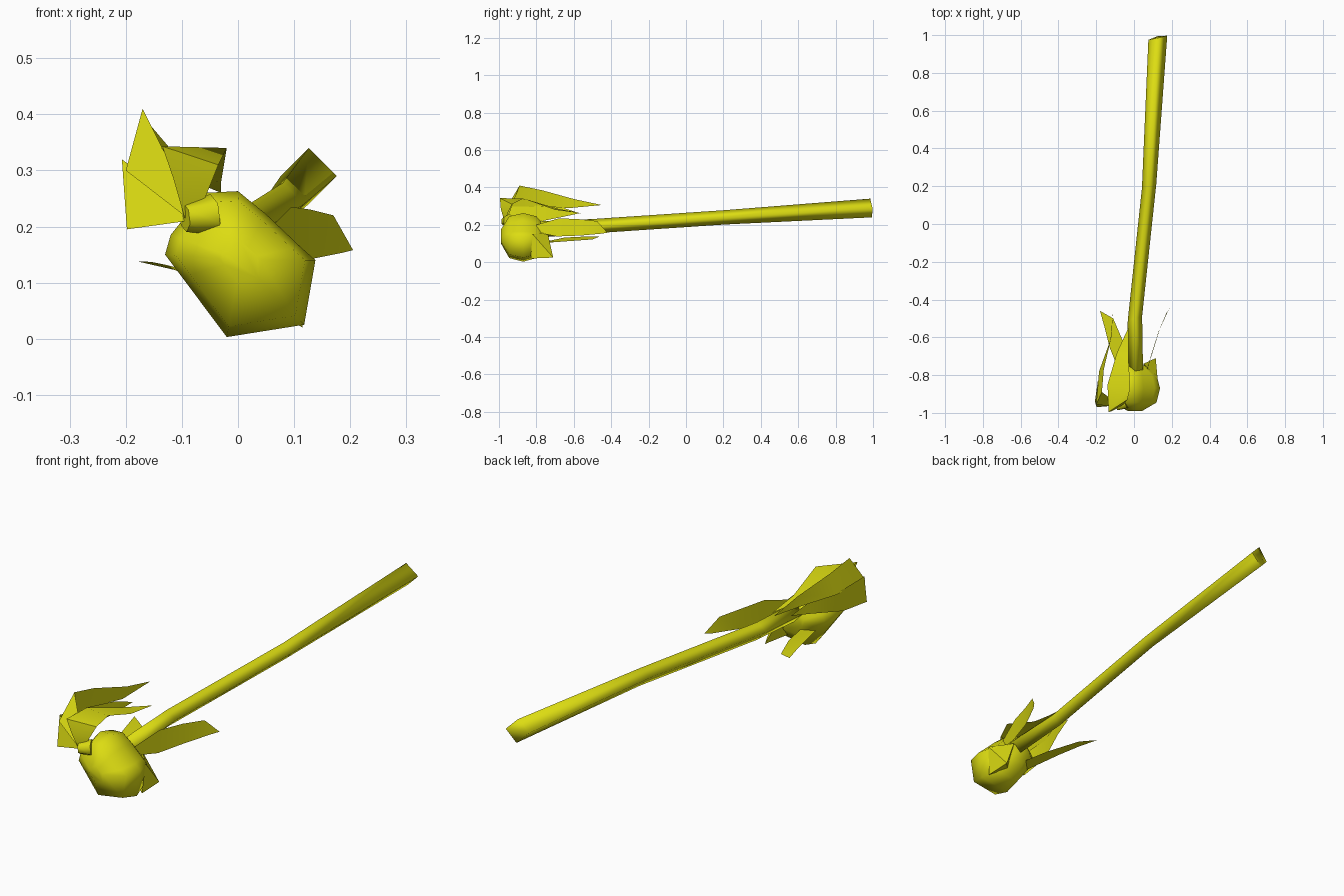
import bpy, bmesh, math
from mathutils import Vector

green = bpy.data.materials.new("yellow_green")
green.diffuse_color = (0.72, 0.72, 0.006, 1)


def make(name, verts, faces, angle=50, solid=True):
    mesh = bpy.data.meshes.new(name)
    mesh.from_pydata(verts, [], faces)
    bm = bmesh.new()
    bm.from_mesh(mesh)
    if solid:
        bmesh.ops.recalc_face_normals(bm, faces=bm.faces)
    bm.to_mesh(mesh)
    bm.free()
    mesh.materials.append(green)
    obj = bpy.data.objects.new(name, mesh)
    bpy.context.collection.objects.link(obj)
    bpy.ops.object.select_all(action='DESELECT')
    obj.select_set(True)
    bpy.context.view_layer.objects.active = obj
    bpy.ops.object.shade_smooth_by_angle(angle=math.radians(angle))
    return obj


def loft(name, rings, angle=50):
    """Closed skin over rings with equal point counts."""
    n = len(rings[0])
    verts = [p for r in rings for p in r]
    faces = [(i * n + j, i * n + (j + 1) % n, (i + 1) * n + (j + 1) % n, (i + 1) * n + j)
             for i in range(len(rings) - 1) for j in range(n)]
    faces += [tuple(range(n)), tuple(range(len(verts) - n, len(verts)))]
    return make(name, verts, faces, angle)


def leaf(name, pairs, tip):
    """Thin blade: pairs of edge points from base on, closed by a tip."""
    verts = [p for pair in pairs for p in pair] + [tip]
    n = len(pairs)
    faces = [(2 * i, 2 * i + 1, 2 * i + 3, 2 * i + 2) for i in range(n - 1)]
    faces.append((2 * n - 2, 2 * n - 1, 2 * n))
    return make(name, verts, faces, 40, solid=False)


# Bulb: one lopsided outline scaled along the depth
outline = [(-0.13, 0.15), (-0.12, 0.185), (-0.06, 0.26), (0.0, 0.263), (0.05, 0.222),
           (0.11, 0.165), (0.138, 0.14), (0.118, 0.025), (-0.02, 0.003), (-0.1, 0.11)]
rings = []
for y, s in [(-0.99, 0.28), (-0.945, 0.86), (-0.87, 1.0), (-0.80, 0.86), (-0.75, 0.4)]:
    rings.append([(0.005 + (x - 0.005) * s, y, 0.14 + (z - 0.14) * s) for x, z in outline])
loft("bulb", rings, 70)

# Stem: four-sided, slightly thinner in the middle
stem = []
for x, y, z, r in [(0.005, -0.80, 0.175, 0.043), (0.005, -0.5, 0.193, 0.038),
                   (0.08, 0.2, 0.24, 0.038), (0.126, 0.985, 0.29, 0.05)]:
    stem.append([(x + r, y + 0.012, z), (x, y, z + r), (x - r, y - 0.01, z), (x, y + 0.01, z - r)])
loft("stem", stem, 100)

# Short side stalk joining the bulb to the blossom
a, b = Vector((-0.045, -0.945, 0.222)), Vector((-0.095, -0.965, 0.216))
axis = (b - a).normalized()
u = axis.cross(Vector((0, 1, 0))).normalized()
v = axis.cross(u)
loft("blossom_stalk", [[c + r * (math.cos(t * math.pi / 3) * u + math.sin(t * math.pi / 3) * v)
                        for t in range(6)] for c, r in ((a, 0.036), (b, 0.026))], 70)

# Blossom petals
leaf("top_petal", [((-0.095, -0.97, 0.215), (-0.07, -0.95, 0.22)),
                   ((-0.115, -0.99, 0.285), (-0.055, -0.955, 0.26)),
                   ((-0.135, -0.995, 0.343), (-0.035, -0.93, 0.31)),
                   ((-0.14, -0.85, 0.335), (-0.02, -0.87, 0.34)),
                   ((-0.09, -0.68, 0.285), (-0.03, -0.70, 0.28))], (-0.03, -0.55, 0.26))
leaf("tall_petal", [((-0.09, -0.97, 0.215), (-0.075, -0.96, 0.22)),
                    ((-0.2, -0.955, 0.30), (-0.17, -0.89, 0.41)),
                    ((-0.185, -0.78, 0.295), (-0.16, -0.77, 0.385)),
                    ((-0.125, -0.62, 0.29), (-0.12, -0.6, 0.338))], (-0.11, -0.45, 0.306))
leaf("outer_petal", [((-0.09, -0.96, 0.21), (-0.08, -0.965, 0.222)),
                     ((-0.198, -0.97, 0.195), (-0.207, -0.94, 0.32)),
                     ((-0.19, -0.82, 0.21), (-0.19, -0.82, 0.305)),
                     ((-0.135, -0.67, 0.24), (-0.135, -0.67, 0.295))], (-0.11, -0.57, 0.262))

# Leaves around the stem base
leaf("right_leaf", [((0.06, -0.80, 0.16), (0.06, -0.80, 0.20)),
                    ((0.095, -0.69, 0.138), (0.095, -0.68, 0.235)),
                    ((0.135, -0.56, 0.143), (0.13, -0.57, 0.23)),
                    ((0.185, -0.45, 0.153), (0.17, -0.475, 0.22))], (0.205, -0.42, 0.158))
leaf("left_leaf", [((-0.07, -0.80, 0.10), (-0.02, -0.79, 0.11)),
                   ((-0.13, -0.65, 0.132), (-0.05, -0.64, 0.112)),
                   ((-0.155, -0.55, 0.137), (-0.11, -0.50, 0.122))], (-0.18, -0.46, 0.138))

# Husk flap under the back of the bulb
make("husk_flap", [(0.125, -0.82, 0.15), (0.05, -0.74, 0.16), (0.115, -0.71, 0.025),
                   (0.115, -0.83, 0.02), (0.045, -0.79, 0.06)],
     [(0, 1, 2), (0, 2, 3), (1, 4, 2), (2, 4, 3)], 40, solid=False)
